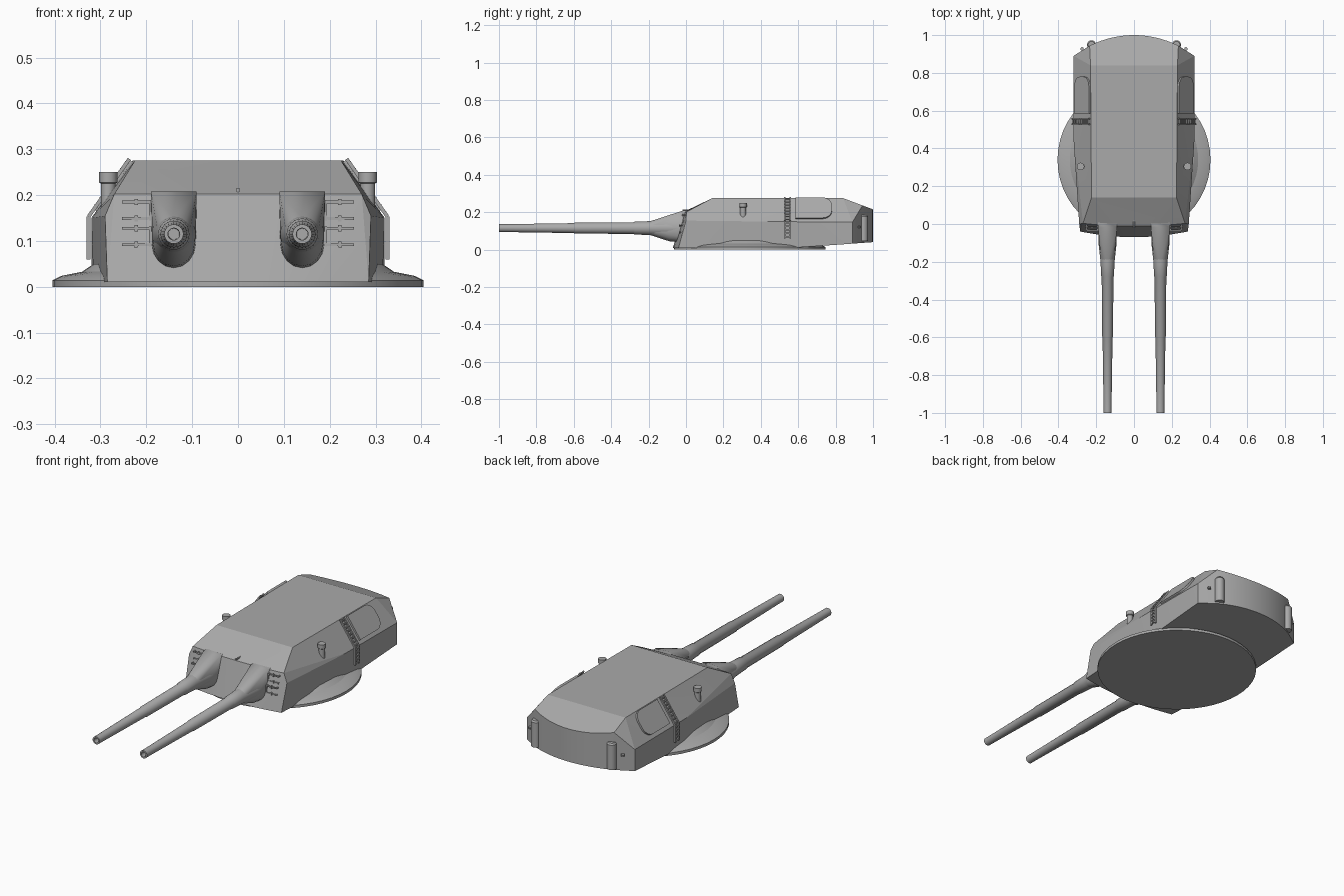
import bpy, bmesh, math
from mathutils import Vector

cube = bpy.data.objects.get("Cube")
if cube:
    bpy.data.objects.remove(cube, do_unlink=True)

grey = bpy.data.materials.new("naval_grey")
grey.use_nodes = True
colour = (0.4, 0.4, 0.4, 1)
grey.diffuse_color = colour
for node in grey.node_tree.nodes:
    if node.type == 'BSDF_PRINCIPLED':
        node.inputs["Base Color"].default_value = colour

SIDES = (("left", 1), ("right", -1))


def finish(name, bm, smooth=None):
    bmesh.ops.recalc_face_normals(bm, faces=bm.faces)
    mesh = bpy.data.meshes.new(name)
    bm.to_mesh(mesh)
    bm.free()
    mesh.materials.append(grey)
    ob = bpy.data.objects.new(name, mesh)
    bpy.context.collection.objects.link(ob)
    if smooth:
        bpy.ops.object.select_all(action='DESELECT')
        ob.select_set(True)
        bpy.context.view_layer.objects.active = ob
        bpy.ops.object.shade_smooth_by_angle(angle=math.radians(smooth))
    return ob


def hull(name, points, smooth=None):
    bm = bmesh.new()
    for p in points:
        bm.verts.new(p)
    bmesh.ops.convex_hull(bm, input=bm.verts)
    bmesh.ops.delete(bm, geom=[v for v in bm.verts if not v.link_faces], context='VERTS')
    bmesh.ops.dissolve_limit(bm, angle_limit=math.radians(1), verts=bm.verts, edges=bm.edges)
    return finish(name, bm, smooth)


def lathe(name, profile, centre, along_y=False, sides=24, smooth=35):
    """Revolve (radius, distance) pairs about z, or about y."""
    bm = bmesh.new()
    rings = []
    for r, t in profile:
        ring = []
        for i in range(sides):
            a = math.tau * i / sides
            c, s = r * math.cos(a), r * math.sin(a)
            p = Vector((c, t, s)) if along_y else Vector((c, s, t))
            ring.append(bm.verts.new(p + Vector(centre)))
        rings.append(ring)
    for a, b in zip(rings, rings[1:]):
        for i in range(sides):
            j = (i + 1) % sides
            bm.faces.new((a[i], a[j], b[j], b[i]))
    bm.faces.new(rings[0])
    bm.faces.new(rings[-1])
    return finish(name, bm, smooth)


def add_bar(bm, p, q, w, side=Vector((0, 1, 0))):
    """Square bar from p to q."""
    p, q = Vector(p), Vector(q)
    d = (q - p).normalized()
    if abs(d.dot(side)) > 0.9:
        side = Vector((0, 0, 1))
    u = d.cross(side).normalized() * w / 2
    v = d.cross(u).normalized() * w / 2
    ends = [[bm.verts.new(c + o) for o in (u + v, u - v, -u - v, v - u)] for c in (p, q)]
    a, b = ends
    bm.faces.new(a)
    bm.faces.new(b)
    for i in range(4):
        bm.faces.new((a[i], a[i - 1], b[i - 1], b[i]))


# Armoured gunhouse: convex shell with bowed front and rear walls
def rear_y(x):
    return 1 - 0.52 + math.sqrt(0.52 ** 2 - x * x)


shell = []
for s in (1, -1):
    shell += [(s * x, y, z) for x, y, z in (
        (0.225, 0.14, 0.275), (0.23, 0.84, 0.275),
        (0.29, 0.0, 0.155), (0.32, 0.45, 0.15), (0.32, rear_y(0.32), 0.147),
        (0.285, -0.04, 0.01), (0.315, 0.45, 0.01), (0.315, 0.58, 0.01),
        (0.32, rear_y(0.32), 0.032))]
for i in range(-8, 9):
    x = 0.235 * i / 8
    y = rear_y(x)
    shell.append((x, y, 0.275 - 0.375 * (y - 0.84)))
    shell.append((x, y, 0.01 + 0.0714 * (y - 0.58)))
for i in range(-4, 5):
    f = i / 4
    shell.append((0.27 * f, -0.012 + 0.015 * f * f, 0.202))
    shell.append((0.27 * f, -0.07 + 0.028 * f * f, 0.01))
hull("gunhouse", shell, 9)

# Round base with sloping skirt
lathe("base_skirt", [(0.405, 0), (0.405, 0.014), (0.385, 0.024), (0.34, 0.033), (0.315, 0.05)],
      (0, 0.34, 0), sides=48, smooth=20)
bpy.data.objects["base_skirt"].data.update()

# Guns with stepped sleeves, hollow muzzles and flared hoods
barrel = [(0.012, -0.95), (0.013, -1.0), (0.021, -1.0), (0.021, -0.97), (0.0265, -0.6),
          (0.029, -0.595), (0.031, -0.28), (0.034, -0.275), (0.037, -0.2),
          (0.048, -0.1), (0.048, 0.02)]
for side, s in SIDES:
    x0 = 0.14 * s
    lathe(side + "_gun_barrel", barrel, (x0, 0, 0.115), along_y=True)
    hood = []
    for i in range(16):
        a = math.tau * i / 16
        c, n = math.cos(a), math.sin(a)
        hood.append((x0 + 0.034 * c, -0.2, 0.115 + 0.034 * n))
        hood.append((x0 + 0.046 * c, -0.09, 0.1 + 0.055 * n))
        hood.append((x0 + 0.048 * c, -0.03, 0.092 + 0.053 * n))
    for dx in (-0.05, 0.05):
        hood.append((x0 + dx, -0.018, 0.208))
        hood.append((x0 + dx, 0.03, 0.208))
    hull(side + "_gun_hood", hood, 30)

    # Step irons on the front face
    bm = bmesh.new()
    for z in (0.1, 0.157):
        y = -0.062 + 0.29 * z
        add_bar(bm, (s * 0.19, y, z - 0.012), (s * 0.19, y, z + 0.032), 0.008)
        for dz in (-0.008, 0.028):
            add_bar(bm, (s * 0.19, y, z + dz), (s * 0.252, y, z + dz), 0.006)
        for dz in (-0.008, 0.028):
            add_bar(bm, (s * 0.222, y, z + dz - 0.007), (s * 0.222, y, z + dz + 0.007), 0.007)
            for x in (0.194, 0.25):
                add_bar(bm, (s * x, y, z + dz), (s * x, y + 0.035, z + dz), 0.006)
    finish(side + "_front_steps", bm)

    # Periscope post on the sloping side
    lathe(side + "_periscope", [(0.016, 0.16), (0.016, 0.225), (0.02, 0.228), (0.02, 0.25)],
          (s * 0.283, 0.305, 0), sides=16)

    # Side ladder following wall and slope
    path = [Vector((s * x, 0, z)) for x, z in ((0.326, 0.06), (0.326, 0.153), (0.237, 0.279))]
    bm = bmesh.new()
    for p, q, count in ((path[0], path[1], 5), (path[1], path[2], 8)):
        for y in (0.527, 0.557):
            add_bar(bm, p + Vector((0, y, 0)), q + Vector((0, y, 0)), 0.008)
        for i in range(count):
            c = p.lerp(q, (i + 0.5) / count)
            add_bar(bm, c + Vector((0, 0.527, 0)), c + Vector((0, 0.557, 0)), 0.007)
    finish(side + "_ladder", bm)

    # Raised side hatch with rounded rear corners
    low, high = Vector((s * 0.309, 0, 0.165)), Vector((s * 0.232, 0, 0.274))
    up = (high - low).normalized()
    length = (high - low).length
    out = Vector((s * up.z, 0, abs(up.x))) * 0.009
    r = 0.05
    outline = [(0.585, 0), (0.585, length)]
    for cv, start in ((length - r, 90), (r, 0)):
        for i in range(7):
            a = math.radians(start - 15 * i)
            outline.append((0.78 - r + r * math.cos(a), cv + r * math.sin(a)))
    flat = [low + up * v + Vector((0, y, 0)) for y, v in outline]
    hull(side + "_side_hatch", [p - out for p in flat] + [p + out for p in flat])

    # Rear vent trunk and small rear fitting
    lathe(side + "_rear_trunk", [(0.024, 0.045), (0.024, 0.178), (0.018, 0.186)],
          (s * 0.225, rear_y(0.225), 0), sides=16)
    lathe(side + "_rear_knob", [(0.009, 0.115), (0.009, 0.125)],
          (s * 0.275, rear_y(0.275) + 0.006, 0), sides=10)

# Sighting knob on the front roof edge
lathe("front_knob", [(0.005, -0.02), (0.005, 0.02)], (0, 0.0, 0.211), along_y=True, sides=10)
